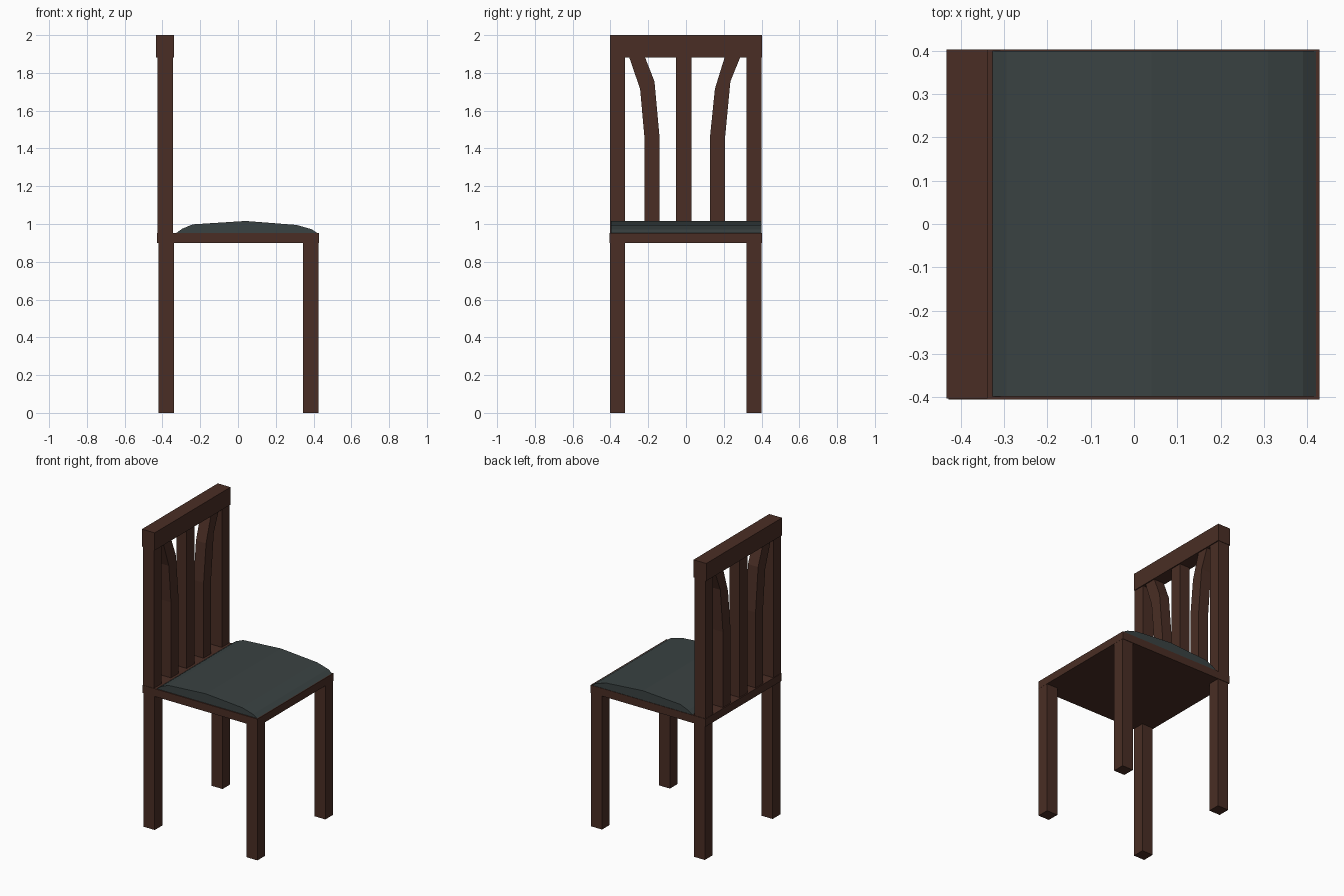
import bpy, bmesh

if "Cube" in bpy.data.objects:
    bpy.data.objects.remove(bpy.data.objects["Cube"])


def material(name, rgb):
    m = bpy.data.materials.new(name)
    m.diffuse_color = (*rgb, 1)
    m.use_nodes = True
    m.node_tree.nodes["Principled BSDF"].inputs["Base Color"].default_value = m.diffuse_color
    return m


WOOD = material("dark_wood", (0.068, 0.027, 0.018))
FABRIC = material("grey_fabric", (0.042, 0.055, 0.055))


def prism(name, outline, direction, mat):
    """Extrude a flat outline of 3D points along a direction."""
    bm = bmesh.new()
    face = bm.faces.new([bm.verts.new(p) for p in outline])
    out = bmesh.ops.extrude_face_region(bm, geom=[face])
    moved = [g for g in out["geom"] if isinstance(g, bmesh.types.BMVert)]
    bmesh.ops.translate(bm, vec=direction, verts=moved)
    bmesh.ops.recalc_face_normals(bm, faces=bm.faces)
    me = bpy.data.meshes.new(name)
    bm.to_mesh(me)
    bm.free()
    me.materials.append(mat)
    ob = bpy.data.objects.new(name, me)
    bpy.context.collection.objects.link(ob)
    return ob


def box(name, x, y, z, mat=WOOD):
    outline = [(x[0], y[0], z[0]), (x[1], y[0], z[0]), (x[1], y[1], z[0]), (x[0], y[1], z[0])]
    return prism(name, outline, (0, 0, z[1] - z[0]), mat)


def slat(name, left_edge, right_edge):
    """Back slat drawn in the y-z plane, given bottom-to-top edges."""
    outline = [(-0.42, y, z) for y, z in left_edge + right_edge[::-1]]
    return prism(name, outline, (0.075, 0, 0), WOOD)


# Legs and back posts
for side, y in (("right", (-0.403, -0.322)), ("left", (0.319, 0.4))):
    box(f"back_leg_{side}", (-0.42, -0.338), y, (0, 0.905))
    box(f"front_leg_{side}", (0.345, 0.427), y, (0, 0.905))
    box(f"back_post_{side}", (-0.426, -0.344), y, (0.945, 1.89))

# Seat slab and top rail
box("seat_frame", (-0.428, 0.428), (-0.405, 0.403), (0.9, 0.952))
box("top_rail", (-0.433, -0.338), (-0.403, 0.403), (1.882, 2.0))

# Straight centre slat and the two slats that flare outward
slat("centre_slat", [(-0.053, 0.945), (-0.053, 1.89)], [(0.03, 0.945), (0.03, 1.89)])
slat("curved_slat_right",
     [(-0.22, 0.945), (-0.22, 1.46), (-0.243, 1.715), (-0.303, 1.89)],
     [(-0.14, 0.945), (-0.14, 1.46), (-0.167, 1.755), (-0.22, 1.89)])
slat("curved_slat_left",
     [(0.127, 0.945), (0.127, 1.46), (0.153, 1.715), (0.207, 1.89)],
     [(0.207, 0.945), (0.207, 1.46), (0.235, 1.755), (0.29, 1.89)])

# Domed cushion, profile extruded across the seat
profile = [(-0.33, 0.95), (-0.295, 0.975), (-0.24, 0.998), (0.04, 1.016),
           (0.31, 0.995), (0.39, 0.972), (0.424, 0.95)]
prism("cushion", [(x, -0.398, z) for x, z in profile], (0, 0.798, 0), FABRIC)
